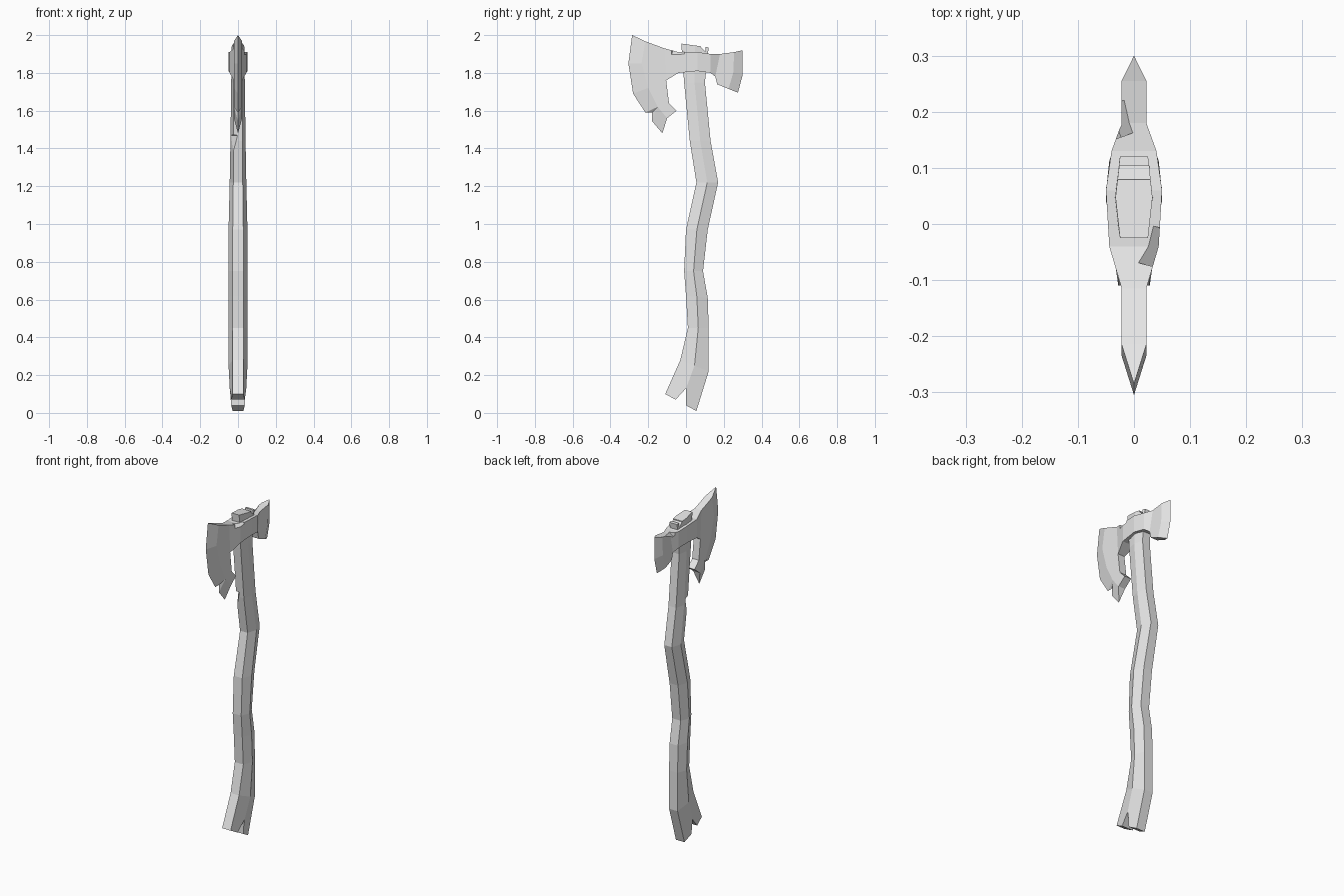
import bpy
import bmesh
from mathutils import Vector

cube = bpy.data.objects.get("Cube")
if cube:
    bpy.data.objects.remove(cube, do_unlink=True)

grey = bpy.data.materials.new("plain_grey")
grey.use_nodes = True
grey.diffuse_color = (0.8, 0.8, 0.8, 1)
grey.node_tree.nodes["Principled BSDF"].inputs["Base Color"].default_value = (0.8, 0.8, 0.8, 1)


def make(name, verts, faces):
    bm = bmesh.new()
    vs = [bm.verts.new(v) for v in verts]
    for f in faces:
        bm.faces.new([vs[i] for i in f])
    bmesh.ops.recalc_face_normals(bm, faces=bm.faces)
    mesh = bpy.data.meshes.new(name)
    bm.to_mesh(mesh)
    bm.free()
    mesh.materials.append(grey)
    obj = bpy.data.objects.new(name, mesh)
    bpy.context.collection.objects.link(obj)
    return obj


def prism(name, profile, half):
    """Extrude a (y, z) profile along x."""
    n = len(profile)
    verts = [(s * half, y, z) for s in (-1, 1) for y, z in profile]
    sides = [(i, (i + 1) % n, n + (i + 1) % n, n + i) for i in range(n)]
    return make(name, verts, sides + [tuple(range(n)), tuple(range(n, 2 * n))])


def cut(obj, cutter):
    """Apply a boolean difference and discard the cutter."""
    cutter.hide_render = True
    mod = obj.modifiers.new("cut", "BOOLEAN")
    mod.operation, mod.solver, mod.object = "DIFFERENCE", "EXACT", cutter
    bpy.context.view_layer.objects.active = obj
    bpy.ops.object.modifier_apply(modifier=mod.name)
    bpy.data.objects.remove(cutter, do_unlink=True)


def chip(obj, point, normal, size):
    """Slice a corner off with a small block whose face lies on the plane."""
    s = size / 2
    block = prism("chip_cutter", [(-s, 0), (s, 0), (s, size), (-s, size)], s)
    block.rotation_euler = Vector(normal).to_track_quat("Z", "Y").to_euler()
    block.location = point
    bpy.context.view_layer.update()
    cut(obj, block)


# Handle: six-sided loft; front y, front z, back y, back z, flat and full half width
stations = [
    (-.11, .10, .055, .01, .028, .04), (-.03, .28, .12, .22, .028, .05),
    (.01, .45, .12, .45, .028, .05), (0, .62, .115, .61, .028, .05),
    (-.01, .75, .09, .75, .028, .05), (.0, .97, .115, .97, .028, .05),
    (.055, 1.22, .17, 1.22, .025, .044), (.02, 1.44, .13, 1.44, .025, .04),
    (-.01, 1.75, .10, 1.75, .025, .036), (-.025, 1.955, .12, 1.935, .025, .033),
]
verts, faces = [], []
for fy, fz, by, bz, flat, full in stations:
    my, mz = (fy + by) / 2, (fz + bz) / 2
    verts += [(-flat, fy, fz), (flat, fy, fz), (full, my, mz),
              (flat, by, bz), (-flat, by, bz), (-full, my, mz)]
for r in range(len(stations) - 1):
    for i in range(6):
        j = (i + 1) % 6
        faces.append((6 * r + i, 6 * r + j, 6 * r + 6 + j, 6 * r + 6 + i))
last = len(verts) - 6
faces += [tuple(range(6)), tuple(range(last, last + 6))]
handle = make("handle", verts, faces)

# Split foot, groove in the top end, and a nick in the front edge
cut(handle, prism("foot_cutter", [(-.06, .0), (-.055, .07), (0, .13), (0, .0)], .1))
cut(handle, prism("top_cutter", [(.079, 1.98), (.079, 1.935), (.103, 1.912), (.104, 1.98)], .1))
chip(handle, (-.022, .03, 1.41), (-1, -.8, .15), .12)

# Axe head: half outline as (y, z, half width), zero width on the sharp edges
pts = [
    (-.285, 2, 0), (-.305, 1.85, 0), (-.28, 1.69, 0), (-.215, 1.59, 0),
    (-.18, 1.59, 0), (-.18, 1.545, 0), (-.125, 1.48, 0),
    (-.215, 1.967, .022), (-.235, 1.85, .022), (-.2, 1.72, .022),
    (-.15, 1.62, .022), (-.10, 1.56, .022), (-.05, 1.60, .022),
    (-.09, 1.64, .022), (-.105, 1.76, .022), (-.115, 1.93, .022),
    (-.04, 1.80, .044), (-.04, 1.91, .044), (.06, 1.81, .05), (.06, 1.91, .05),
    (.13, 1.80, .04), (.13, 1.90, .04), (.155, 1.78, .022), (.18, 1.90, .022),
    (.165, 1.74, .022), (.225, 1.715, .022), (.25, 1.80, .022), (.255, 1.91, .022),
    (.275, 1.695, 0), (.30, 1.79, 0), (.30, 1.92, 0),
]
blade = [(0, 1, 8, 7), (1, 2, 9, 8), (2, 3, 10, 9), (3, 4, 10), (4, 5, 10),
         (5, 6, 11, 10), (11, 12, 13, 10), (10, 13, 14, 9), (8, 9, 14), (7, 8, 14, 15)]
cheek = [(15, 14, 16, 17), (17, 16, 18, 19), (19, 18, 20, 21), (21, 20, 22, 23)]
poll = [(23, 22, 26, 27), (22, 24, 25, 26), (26, 25, 28, 29), (27, 26, 29, 30)]
half_faces = blade + cheek + poll

# Mirror the half, sharing sharp-edge points, then bridge the open rim
verts = [(w, y, z) for y, z, w in pts]
twin = {}
for i, (y, z, w) in enumerate(pts):
    twin[i] = i
    if w:
        twin[i] = len(verts)
        verts.append((-w, y, z))
faces = half_faces + [tuple(twin[i] for i in reversed(f)) for f in half_faces]
edges = [(f[i - 1], f[i]) for f in half_faces for i in range(len(f))]
for a, b in edges:
    if (b, a) not in edges:
        rim = list(dict.fromkeys((b, a, twin[a], twin[b])))
        if len(rim) > 2:
            faces.append(tuple(rim))
head = make("axe_head", verts, faces)

# Worn corners on the upper edge
chip(head, (.035, -.04, 1.903), (.6, -.15, .8), .07)
chip(head, (-.014, .19, 1.898), (-.7, -.25, .7), .06)
